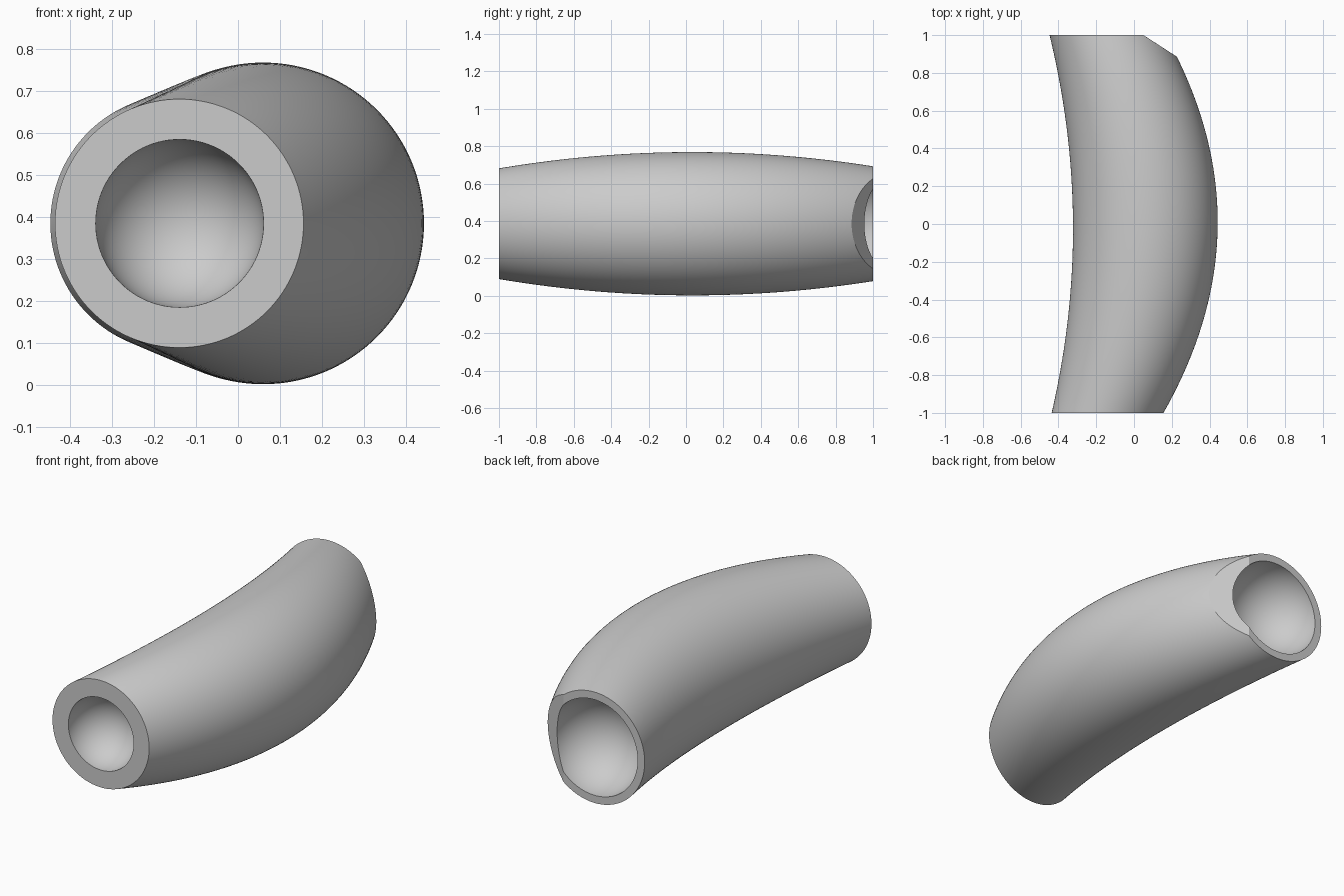
import bpy, bmesh, math
from mathutils import Vector

cube = bpy.data.objects.get("Cube")
if cube:
    bpy.data.objects.remove(cube, do_unlink=True)

MID_Z = 0.385
SEGMENTS, STEPS = 128, 48

grey = bpy.data.materials.new("plain grey")
grey.use_nodes = True
colour = (0.6, 0.6, 0.6, 1)
grey.diffuse_color = colour
grey.node_tree.nodes["Principled BSDF"].inputs["Base Color"].default_value = colour


def centre_x(y):
    return 0.06 - 0.2 * y * y


def radius(y):
    return 0.383 + 0.0055 * y - 0.0815 * y * y


# Bowed, barrel-shaped body lofted through circles along y
bm = bmesh.new()
rings = []
for i in range(STEPS + 1):
    y = -1 + 2 * i / STEPS
    ring = []
    for j in range(SEGMENTS):
        a = math.tau * j / SEGMENTS
        ring.append(bm.verts.new((centre_x(y) + radius(y) * math.cos(a), y,
                                  MID_Z + radius(y) * math.sin(a))))
    rings.append(ring)
for r0, r1 in zip(rings, rings[1:]):
    for j in range(SEGMENTS):
        k = (j + 1) % SEGMENTS
        bm.faces.new((r0[j], r0[k], r1[k], r1[j]))
bm.faces.new(rings[0])
bm.faces.new(rings[-1])

# Slanted flat across the back left corner
bmesh.ops.bisect_plane(bm, geom=bm.verts[:] + bm.edges[:] + bm.faces[:],
                       plane_co=(0.05, 1, 0), plane_no=Vector((0.11, 0.17, 0)).normalized(),
                       clear_outer=True)
bmesh.ops.holes_fill(bm, edges=[e for e in bm.edges if e.is_boundary], sides=0)
bmesh.ops.recalc_face_normals(bm, faces=bm.faces[:])
mesh = bpy.data.meshes.new("curved_body")
bm.to_mesh(mesh)
bm.free()
mesh.materials.append(grey)
body = bpy.data.objects.new("curved_body", mesh)
bpy.context.collection.objects.link(body)


# Round sockets hollowed into both ends
def cut_socket(name, y, r):
    bpy.ops.mesh.primitive_uv_sphere_add(segments=96, ring_count=49, radius=r,
                                         location=(-0.139, y, MID_Z),
                                         rotation=(math.pi / 2, 0, 0))
    cutter = bpy.context.object
    cutter.name = name
    cutter.hide_render = True
    cutter.data.materials.append(grey)
    mod = body.modifiers.new(name, 'BOOLEAN')
    mod.operation = 'DIFFERENCE'
    mod.solver = 'EXACT'
    mod.object = cutter
    bpy.context.view_layer.objects.active = body
    bpy.ops.object.modifier_apply(modifier=name)
    bpy.data.objects.remove(cutter, do_unlink=True)


cut_socket("front_socket", -1, 0.2)
cut_socket("back_socket", 1, 0.265)

bpy.ops.object.select_all(action='DESELECT')
body.select_set(True)
bpy.context.view_layer.objects.active = body
bpy.ops.object.shade_smooth_by_angle(angle=math.radians(25))
